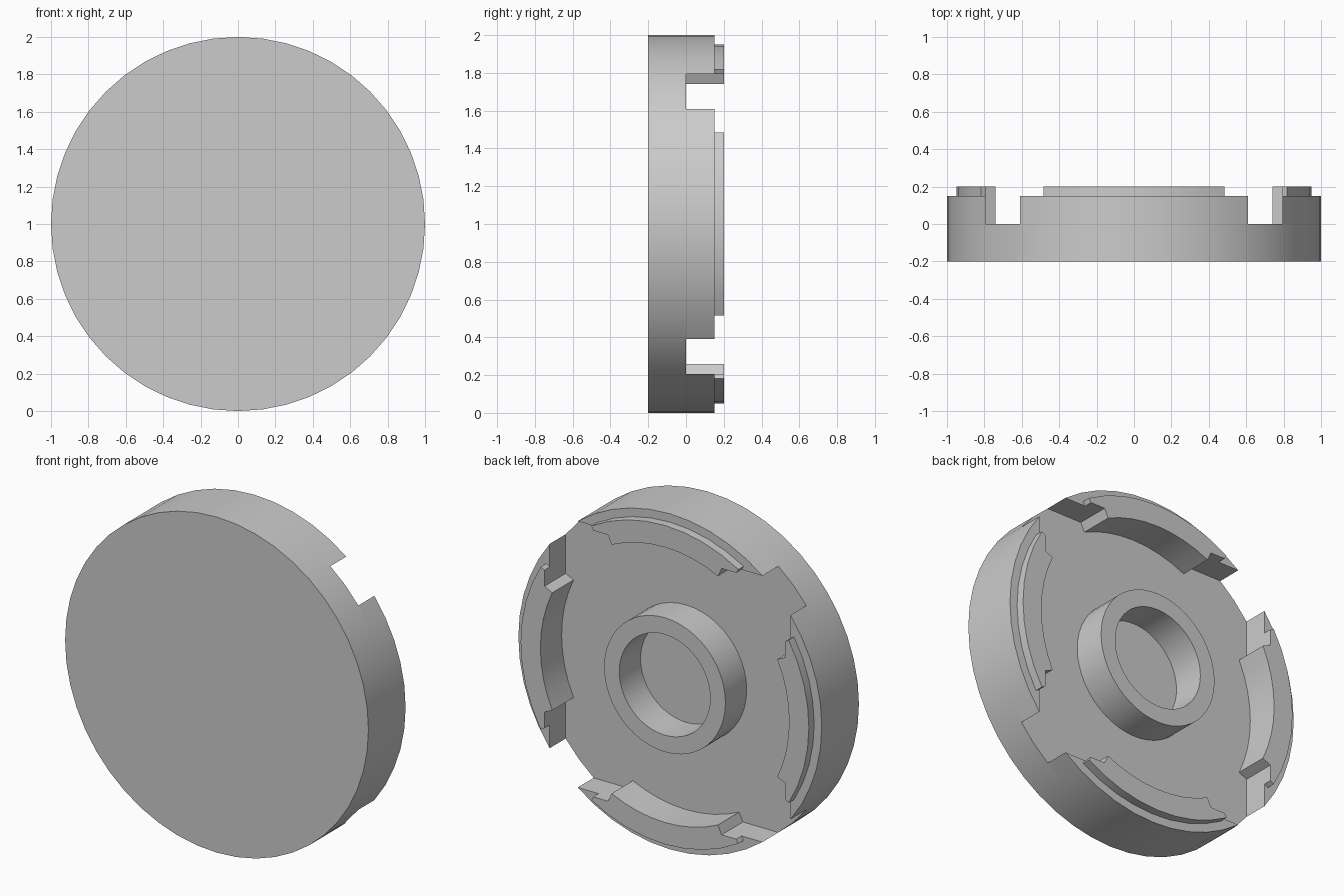
import bpy, bmesh, math
from mathutils import Matrix, Vector

cube = bpy.data.objects.get("Cube")
if cube:
    bpy.data.objects.remove(cube, do_unlink=True)

grey = bpy.data.materials.new("light_grey")
grey.use_nodes = True
colour = (0.6, 0.6, 0.6, 1)
grey.diffuse_color = colour
grey.node_tree.nodes["Principled BSDF"].inputs["Base Color"].default_value = colour

CENTRE = Vector((0, 0, 1))
FRONT, FLOOR, RIM, LIP = -0.2, 0.0, 0.15, 0.2   # depths along y
STEP = 7.5                                      # degrees per side of the disc
END = 5 * STEP                                  # half angle of a rim block
CUT = math.cos(math.radians(END))               # straight cut closing each block


def polar(r, deg):
    a = math.radians(deg)
    return (r * math.sin(a), r * math.cos(a))


def arc(r, half, n):
    return [polar(r, -half + 2 * half * i / n) for i in range(n + 1)]


def on_cut(deg):
    return (CUT * math.tan(math.radians(deg)), CUT)


def extrude(name, outlines, y0, y1, back_cap=True, turn=0):
    """Extrude an outline (with an optional hole outline) along y."""
    bm = bmesh.new()
    loops = []
    for pts in outlines:
        a = [bm.verts.new((x, y0, z)) for x, z in pts]
        b = [bm.verts.new((x, y1, z)) for x, z in pts]
        for i in range(len(pts)):
            j = (i + 1) % len(pts)
            bm.faces.new((a[i], a[j], b[j], b[i]))
        loops.append((a, b))
    for k in ((0, 1) if back_cap else (1,)):
        if len(loops) == 1:
            bm.faces.new(loops[0][k])
        else:
            p, q = loops[0][k], loops[1][k]
            for i in range(len(p)):
                j = (i + 1) % len(p)
                bm.faces.new((p[i], p[j], q[j], q[i]))
    bmesh.ops.recalc_face_normals(bm, faces=bm.faces)
    # Open shells: make sure the outward cap looks toward +y
    bm.normal_update()
    top = max(bm.faces, key=lambda f: f.calc_center_median().y)
    if top.normal.y < 0:
        bmesh.ops.reverse_faces(bm, faces=bm.faces)
    bm.transform(Matrix.Translation(CENTRE) @ Matrix.Rotation(math.radians(turn), 4, 'Y'))
    mesh = bpy.data.meshes.new(name)
    bm.to_mesh(mesh)
    bm.free()
    mesh.materials.append(grey)
    ob = bpy.data.objects.new(name, mesh)
    bpy.context.collection.objects.link(ob)
    bpy.ops.object.select_all(action='DESELECT')
    ob.select_set(True)
    bpy.context.view_layer.objects.active = ob
    bpy.ops.object.shade_smooth_by_angle(angle=math.radians(30))
    return ob


def circle(r, n=48):
    return [polar(r, 360 * i / n) for i in range(n)]


# Base disc and central collar
extrude("base_disc", [circle(1)], FRONT, FLOOR)
extrude("central_collar", [circle(0.4), circle(0.3)], FLOOR, LIP, back_cap=False)

# Four rim blocks, each with a raised lip, parted by square corner gaps
INNER, INNER_HALF = 0.82, 25.3
LIP_R, LIP_HALF = 0.95, 30.7
inner_edge = arc(INNER, INNER_HALF, 8)[::-1]
block = arc(1, END, 10) + [on_cut(INNER_HALF)] + inner_edge + [on_cut(-INNER_HALF)]
lip = (arc(LIP_R, LIP_HALF, 8) + [on_cut(LIP_HALF), on_cut(INNER_HALF)]
       + inner_edge + [on_cut(-INNER_HALF), on_cut(-LIP_HALF)])
for i, side in enumerate(("top", "left", "bottom", "right")):
    extrude(side + "_rim_block", [block], FLOOR, RIM, back_cap=False, turn=90 * i)
    extrude(side + "_raised_lip", [lip], RIM, LIP, back_cap=False, turn=90 * i)
